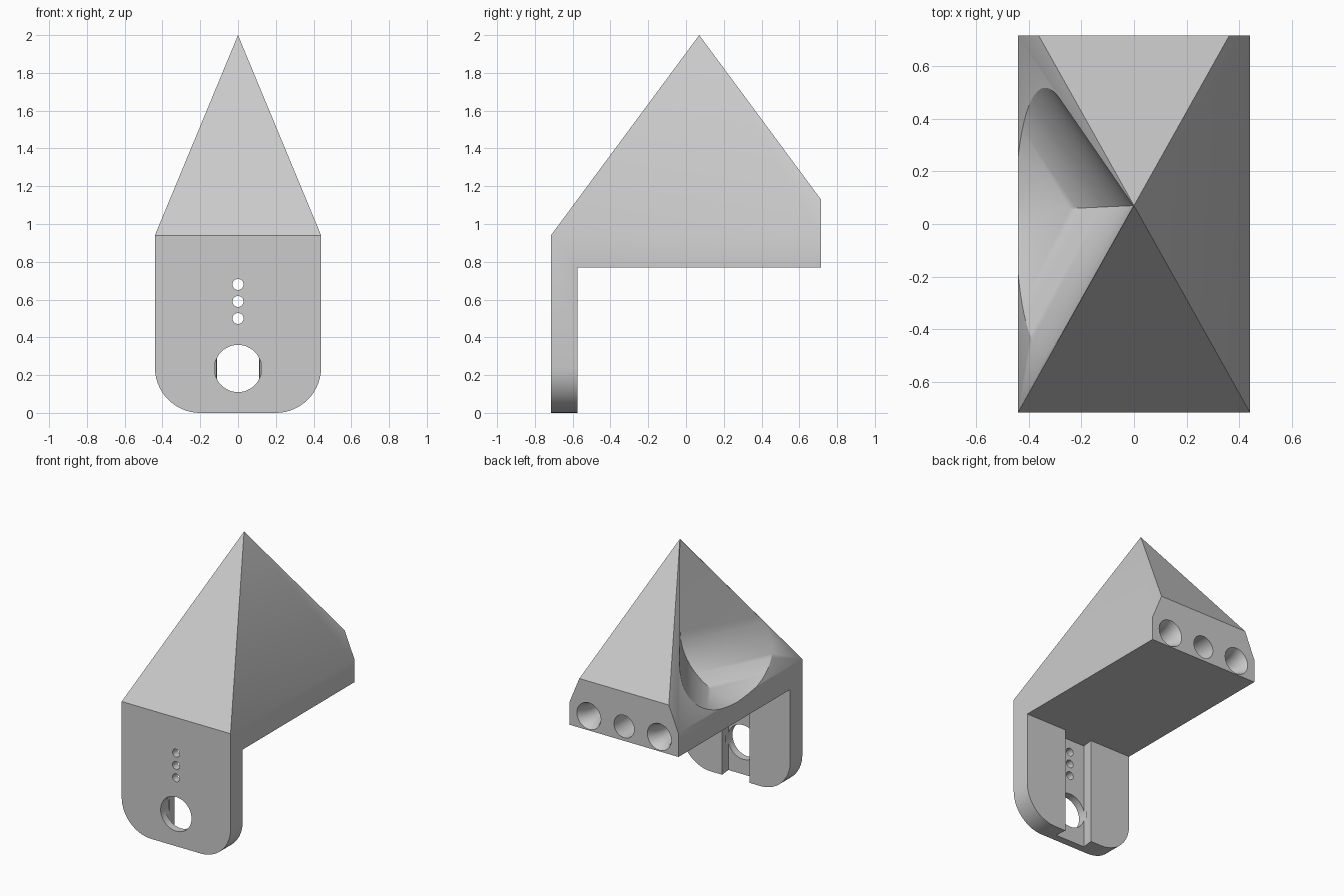
import bpy
import bmesh
from math import sin, cos, pi, radians
from mathutils import Vector

cube = bpy.data.objects.get("Cube")
if cube:
    bpy.data.objects.remove(cube, do_unlink=True)

HALF_W, HALF_D = 0.44, 0.715
APEX = Vector((0, 0.07, 2))
EAVES, UNDERSIDE, PLATE_BACK = 0.94, 0.77, -0.575

grey = bpy.data.materials.new("light_grey")
grey.use_nodes = True
colour = (0.6, 0.6, 0.6, 1)
grey.diffuse_color = colour
grey.node_tree.nodes["Principled BSDF"].inputs["Base Color"].default_value = colour


def finish(bm, name):
    bmesh.ops.recalc_face_normals(bm, faces=bm.faces)
    mesh = bpy.data.meshes.new(name)
    bm.to_mesh(mesh)
    bm.free()
    obj = bpy.data.objects.new(name, mesh)
    bpy.context.collection.objects.link(obj)
    mesh.materials.append(grey)
    return obj


def prism(name, points, sweep):
    """Closed outline swept along a vector."""
    bm = bmesh.new()
    face = bm.faces.new([bm.verts.new(p) for p in points])
    ext = bmesh.ops.extrude_face_region(bm, geom=[face])["geom"]
    verts = [g for g in ext if isinstance(g, bmesh.types.BMVert)]
    bmesh.ops.translate(bm, verts=verts, vec=sweep)
    return finish(bm, name)


def bore(name, x, z, rings, sides=32):
    """Round cutter along y from (y, radius) rings."""
    bm = bmesh.new()
    loops = [[bm.verts.new((x + r * cos(2 * pi * i / sides), y,
                            z + r * sin(2 * pi * i / sides)))
              for i in range(sides)] for y, r in rings]
    for a, b in zip(loops, loops[1:]):
        for i in range(sides):
            j = (i + 1) % sides
            bm.faces.new((a[i], a[j], b[j], b[i]))
    bm.faces.new(loops[0])
    bm.faces.new(loops[-1])
    return finish(bm, name)


def boolean(obj, cutter, operation="DIFFERENCE"):
    bpy.context.view_layer.objects.active = obj
    mod = obj.modifiers.new("cut", "BOOLEAN")
    mod.object, mod.operation, mod.solver = cutter, operation, "EXACT"
    bpy.ops.object.modifier_apply(modifier=mod.name)
    bpy.data.objects.remove(cutter, do_unlink=True)


# Body envelope: block with a pointed roof, clipped at the back
slope = (APEX.z - EAVES) / (APEX.y + HALF_D)
ridge_z = APEX.z - slope * (HALF_D - APEX.y)
ridge_x = HALF_W * (APEX.z - ridge_z) / (APEX.z - EAVES)
corners = [APEX]
for s in (-1, 1):
    corners.append((s * ridge_x, HALF_D, ridge_z))
    for y in (-HALF_D, HALF_D):
        corners += [(s * HALF_W, y, 0), (s * HALF_W, y, EAVES)]
bm = bmesh.new()
for c in corners:
    bm.verts.new(c)
bmesh.ops.convex_hull(bm, input=bm.verts)
bmesh.ops.dissolve_limit(bm, angle_limit=radians(1), verts=bm.verts, edges=bm.edges)

# Rounded lower corners of the plate
low = [e for e in bm.edges if all(v.co.z < 0.01 for v in e.verts)
       and abs(e.verts[0].co.x - e.verts[1].co.x) < 0.01]
bmesh.ops.bevel(bm, geom=low, offset=0.24, segments=14, profile=0.5, affect="EDGES")
body = finish(bm, "pointed_bracket")

# Open space behind the plate
boolean(body, prism("underside_cutter",
                    [(-1, PLATE_BACK, -1), (1, PLATE_BACK, -1),
                     (1, PLATE_BACK, UNDERSIDE), (-1, PLATE_BACK, UNDERSIDE)],
                    (0, 2, 0)))

# Scoop on one side: two mitred troughs with vertical walls and round floors
R, ROUND_Z = 0.41, 1.32


def trough(name, direction, inward):
    d = Vector(direction).normalized()
    n = Vector((d.y, -d.x, 0)) * inward
    outline = [(0.002, 3)]
    outline += [(0.002 + R * (1 - cos(a)), ROUND_Z - R * sin(a))
                for a in (pi / 2 * i / 24 for i in range(25))]
    outline += [(3, ROUND_Z - R), (3, 3)]
    start = Vector((APEX.x, APEX.y, 0)) - d * 3
    return prism(name, [start + n * h + Vector((0, 0, z)) for h, z in outline], d * 6)


scoop = trough("scoop_front", (-HALF_W, -HALF_D - APEX.y, 0), 1)
boolean(scoop, trough("scoop_back", (-0.31, 0.45, 0), -1), "INTERSECT")
boolean(body, scoop)

# Channel down the back of the plate, slightly undercut
boolean(body, prism("channel_cutter",
                    [(-0.11, PLATE_BACK + 0.001, -0.1), (0.11, PLATE_BACK + 0.001, -0.1),
                     (0.12, PLATE_BACK - 0.085, -0.1), (-0.12, PLATE_BACK - 0.085, -0.1)],
                    (0, 0, UNDERSIDE + 0.1)))

# Holes through the plate: one large, three small
through = lambda r: [(-1, r), (PLATE_BACK - 0.05, r)]
boolean(body, bore("large_hole_cutter", 0, 0.235, through(0.125), 48))
for z in (0.5, 0.59, 0.68):
    boolean(body, bore("small_hole_cutter", 0, z, through(0.029), 24))

# Sockets in the back face: a plain one between two flared ones
boolean(body, bore("socket_cutter", 0, 0.875, [(1, 0.082), (0.5, 0.082)]))
for x in (-0.285, 0.285):
    boolean(body, bore("flared_socket_cutter", x, 0.875,
                       [(0.8, 0.097), (HALF_D, 0.097), (0.69, 0.083),
                        (0.65, 0.07), (0.6, 0.062), (0.5, 0.06)]))

bpy.ops.object.select_all(action="DESELECT")
body.select_set(True)
bpy.context.view_layer.objects.active = body
bpy.ops.object.shade_smooth_by_angle(angle=radians(30))
